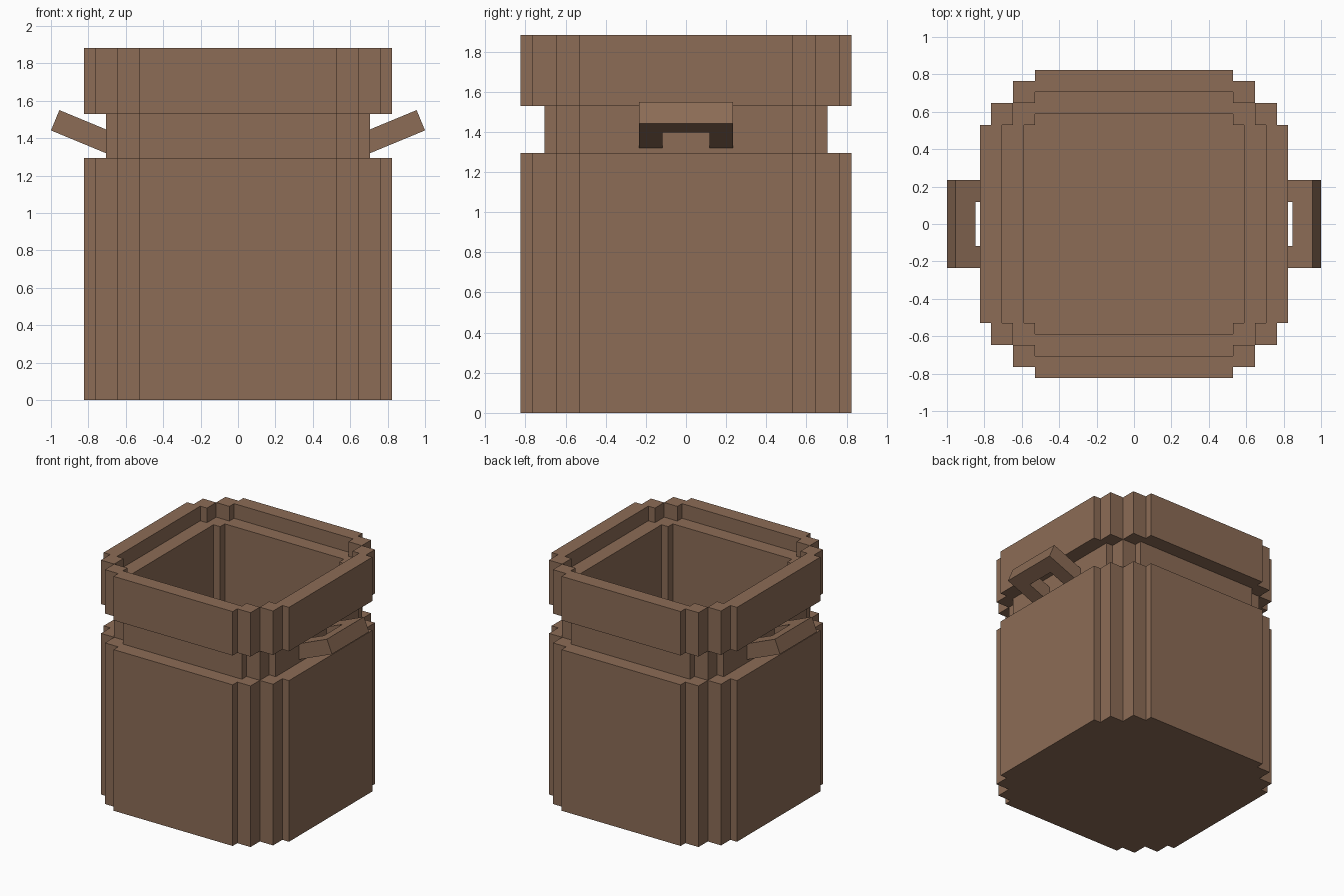
import bpy, bmesh, math
from mathutils import Matrix, Vector

if "Cube" in bpy.data.objects:
    bpy.data.objects.remove(bpy.data.objects["Cube"])

U = 2 / 17  # one block unit

clay = bpy.data.materials.new("brown_clay")
clay.diffuse_color = (0.262, 0.150, 0.093, 1)
clay.use_nodes = True
clay.node_tree.nodes["Principled BSDF"].inputs["Base Color"].default_value = clay.diffuse_color


def add_box(bm, lo, hi, matrix=Matrix()):
    """Axis-aligned box between two corners (in block units), then transformed."""
    lo, hi = Vector(lo), Vector(hi)
    place = Matrix.Translation((lo + hi) / 2 * U) @ Matrix.Diagonal(((hi - lo) * U).to_4d())
    bmesh.ops.create_cube(bm, size=1, matrix=matrix @ place)


def finish(bm, name):
    mesh = bpy.data.meshes.new(name)
    bm.to_mesh(mesh)
    bm.free()
    mesh.materials.append(clay)
    obj = bpy.data.objects.new(name, mesh)
    bpy.context.collection.objects.link(obj)


def shell(name, inner, z0, z1, corners):
    """Four wall panels one unit thick, with stepped corner blocks."""
    bm = bmesh.new()
    for k in range(4):
        turn = Matrix.Rotation(k * math.pi / 2, 4, 'Z')
        add_box(bm, (inner, -4.5, z0), (inner + 1, 4.5, z1), turn)
        for x, y in corners:
            add_box(bm, (x, y, z0), (x + 1, y + 1, z1), turn)
    finish(bm, name)


# Outer body wall, inner wall that forms the neck, and raised rim
stepped = [(5.5, 4.5), (4.5, 5.5)]
shell("body_wall", 6, 0, 11, stepped)
shell("neck_wall", 5, 0, 15, [(4.5, 4.5)])
shell("rim", 6, 13, 16, stepped)

# Floor closing the inside
bm = bmesh.new()
add_box(bm, (-5, -5, 0), (5, 5, 1))
finish(bm, "floor")

# U-shaped handles tilted upward; local origin is the upper outer edge
for name, turn in (("right_handle", 0), ("left_handle", math.pi)):
    place = (Matrix.Rotation(turn, 4, 'Z')
             @ Matrix.Translation((1 - U * math.sin(math.pi / 8), 0, 1.55))
             @ Matrix.Rotation(-math.pi / 8, 4, 'Y'))
    bm = bmesh.new()
    add_box(bm, (-1, -2, -1), (0, 2, 0), place)
    for y in (-2, 1):
        add_box(bm, (-3, y, -1), (-1, y + 1, 0), place)
    finish(bm, name)
